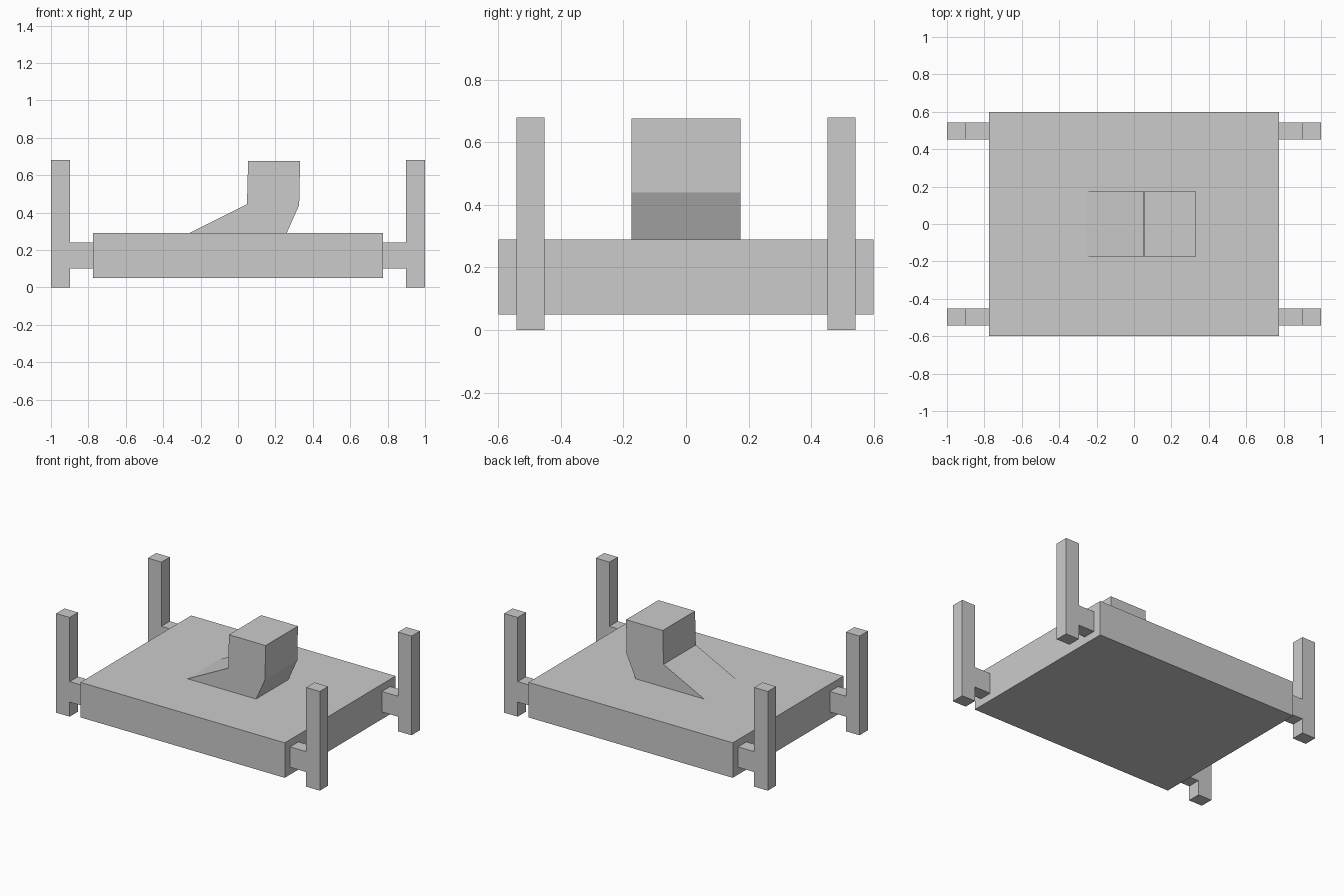
import bpy
import bmesh

cube = bpy.data.objects.get("Cube")
if cube:
    bpy.data.objects.remove(cube, do_unlink=True)

grey = bpy.data.materials.new("plain grey")
grey.use_nodes = True
colour = (0.6, 0.6, 0.6, 1)
grey.diffuse_color = colour
grey.node_tree.nodes["Principled BSDF"].inputs["Base Color"].default_value = colour


def extrude_profile(name, profile, y0, y1):
    """Extrude an (x, z) outline along y into a closed solid."""
    bm = bmesh.new()
    face = bm.faces.new([bm.verts.new((x, y0, z)) for x, z in profile])
    moved = bmesh.ops.extrude_face_region(bm, geom=[face])["geom"]
    verts = [v for v in moved if isinstance(v, bmesh.types.BMVert)]
    bmesh.ops.translate(bm, verts=verts, vec=(0, y1 - y0, 0))
    bmesh.ops.recalc_face_normals(bm, faces=bm.faces)
    mesh = bpy.data.meshes.new(name)
    bm.to_mesh(mesh)
    bm.free()
    mesh.materials.append(grey)
    obj = bpy.data.objects.new(name, mesh)
    bpy.context.collection.objects.link(obj)
    return obj


# Flat slab body
extrude_profile("body", [(-0.775, 0.05), (0.775, 0.05), (0.775, 0.29), (-0.775, 0.29)],
                -0.6, 0.6)

# Raised block with a sloping foot
extrude_profile("raised_block", [(-0.26, 0.29), (0.26, 0.29), (0.327, 0.44),
                                 (0.332, 0.676), (0.054, 0.676), (0.048, 0.445)],
                -0.175, 0.175)

# Four upright posts, each joined to the body by a short arm
post = [(0.775, 0.1), (0.897, 0.1), (0.897, 0), (1, 0),
        (1, 0.68), (0.897, 0.68), (0.897, 0.24), (0.775, 0.24)]
for side, sx in (("left", 1), ("right", -1)):
    for end, y in (("front", -0.497), ("back", 0.497)):
        outline = [(x * sx, z) for x, z in post]
        extrude_profile(f"{end}_{side}_post", outline, y - 0.045, y + 0.045)
